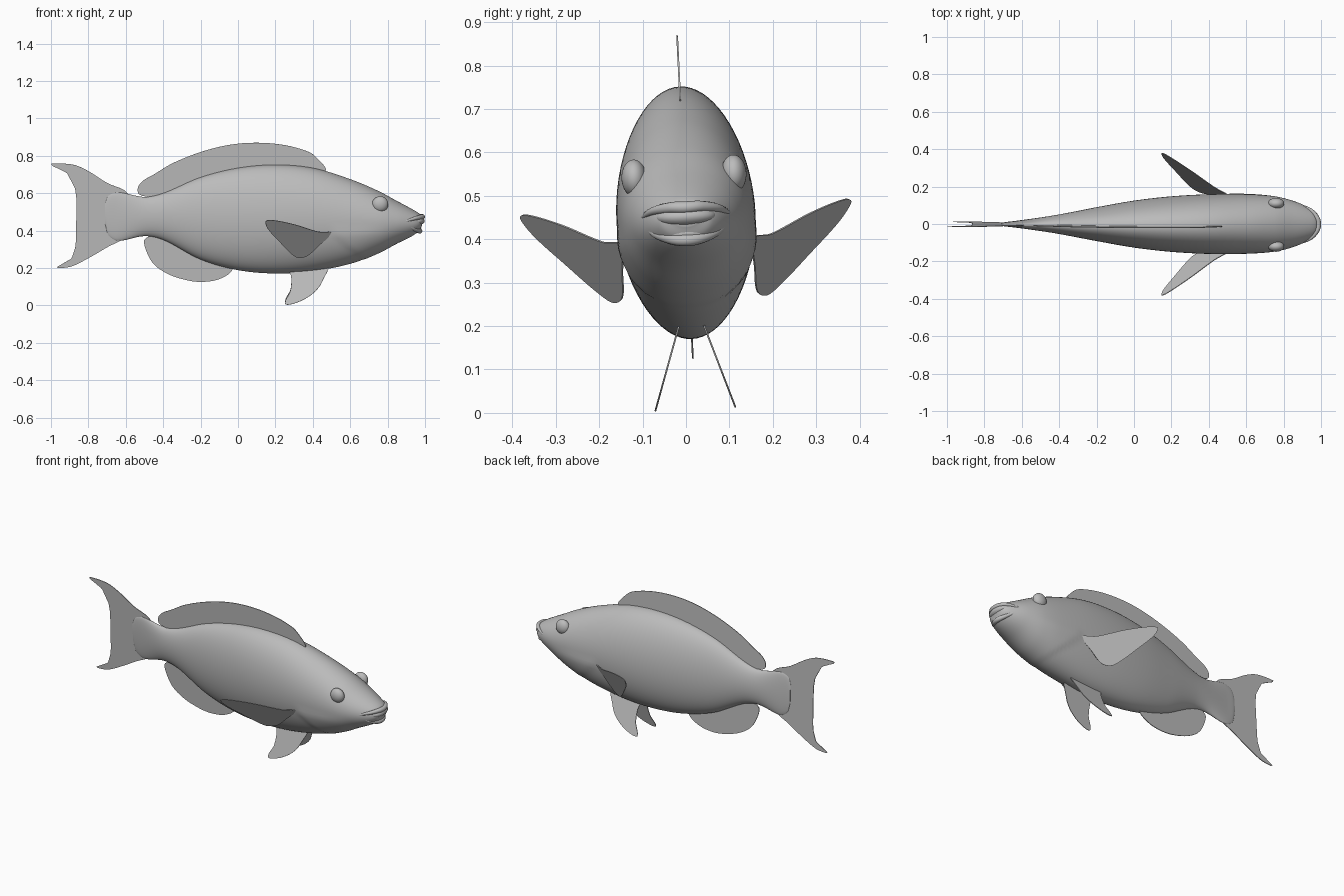
import bpy
import bmesh
from math import sin, cos, pi, radians
from mathutils import Matrix, Vector

if "Cube" in bpy.data.objects:
    bpy.data.objects.remove(bpy.data.objects["Cube"])

# The whole fish leans slightly about its long axis
PIVOT = Vector((0, 0, .45))
LEAN = (Matrix.Translation(PIVOT) @ Matrix.Rotation(radians(2.8), 4, 'X')
        @ Matrix.Translation(-PIVOT))

grey = bpy.data.materials.new("plain_grey")
grey.use_nodes = True
COLOUR = (.5, .5, .5, 1)
grey.diffuse_color = COLOUR
grey.node_tree.nodes["Principled BSDF"].inputs["Base Color"].default_value = COLOUR


def finish(bm, name, smooth=True):
    """Turn a bmesh into a leaned, shaded, coloured object."""
    bmesh.ops.recalc_face_normals(bm, faces=bm.faces[:])
    bm.transform(LEAN)
    mesh = bpy.data.meshes.new(name)
    bm.to_mesh(mesh)
    bm.free()
    mesh.materials.append(grey)
    obj = bpy.data.objects.new(name, mesh)
    bpy.context.collection.objects.link(obj)
    if smooth:
        bpy.ops.object.select_all(action='DESELECT')
        obj.select_set(True)
        bpy.context.view_layer.objects.active = obj
        bpy.ops.object.shade_smooth_by_angle(angle=radians(50))
    return obj


def spline(points, steps, closed=False):
    """Smooth curve through points of any dimension."""
    pts = [Vector(p) for p in points]
    n = len(pts)
    pick = (lambda i: pts[i % n]) if closed else (lambda i: pts[max(0, min(n - 1, i))])
    out = []
    for i in range(n if closed else n - 1):
        a, b, c, d = (pick(i + k) for k in (-1, 0, 1, 2))
        span = (c - b).length
        # tangents scaled to the local span avoid overshoot
        m1 = (c - a) * (span / max((c - b).length + (b - a).length, 1e-6))
        m2 = (d - b) * (span / max((d - c).length + span, 1e-6))
        for s in range(steps):
            t = s / steps
            u = 1 - t
            out.append(b * (u * u * (1 + 2 * t)) + c * (t * t * (3 - 2 * t))
                       + m1 * (t * u * u) - m2 * (t * t * u))
    if not closed:
        out.append(pts[-1])
    return out


def loft(rings, name):
    """Skin a list of closed rings and cap both ends."""
    bm = bmesh.new()
    rows = [[bm.verts.new(p) for p in ring] for ring in rings]
    n = len(rows[0])
    for a, b in zip(rows, rows[1:]):
        for i in range(n):
            j = (i + 1) % n
            bm.faces.new((a[i], a[j], b[j], b[i]))
    bm.faces.new(rows[0])
    bm.faces.new(rows[-1])
    return finish(bm, name)


def fin(outline, name, depth):
    """Thin sheet from an x,z outline; depth gives y for each point."""
    bm = bmesh.new()
    edge = spline(outline, 6, closed=True)
    face = bm.faces.new([bm.verts.new((p.x, depth(p.x, p.y), p.y)) for p in edge])
    bmesh.ops.triangulate(bm, faces=[face])
    obj = finish(bm, name, smooth=False)
    sheet = obj.modifiers.new("thickness", 'SOLIDIFY')
    sheet.thickness = .004
    sheet.offset = 0


def ellipsoid(name, centre, size):
    bm = bmesh.new()
    place = Matrix.Translation(centre) @ Matrix.Diagonal((*size, 1))
    bmesh.ops.create_uvsphere(bm, u_segments=32, v_segments=20, radius=1, matrix=place)
    finish(bm, name)


def tube(name, path, radius):
    """Tapering lip following a path across the snout."""
    line = spline(path, 8)
    rings = []
    for i, p in enumerate(line):
        ahead = line[min(i + 1, len(line) - 1)] - line[max(i - 1, 0)]
        side = ahead.cross(Vector((0, 0, 1))).normalized()
        up = side.cross(ahead).normalized()
        r = radius * (.35 + .65 * sin(pi * i / (len(line) - 1)))
        rings.append([p + side * r * cos(a) + up * r * sin(a)
                      for a in (2 * pi * k / 12 for k in range(12))])
    loft(rings, name)


# Body: x, top, bottom, half width
STATIONS = [
    (-.71, .55, .43, .006), (-.69, .59, .37, .01), (-.64, .605, .345, .016),
    (-.5, .58, .37, .036), (-.4, .6, .35, .052), (-.2, .685, .245, .09),
    (0, .735, .188, .125), (.2, .752, .17, .148), (.4, .735, .182, .159),
    (.6, .675, .222, .159), (.75, .612, .278, .148), (.85, .558, .33, .124),
    (.93, .515, .37, .09), (.97, .49, .4, .062), (.985, .47, .43, .03)]


def ramp(v):
    v = max(0, min(1, v))
    return v * v * (3 - 2 * v)


def body_ring(station):
    x, top, bottom, width = station
    mid, half = (top + bottom) / 2, (top - bottom) / 2
    ring = []
    for k in range(72):
        a = 2 * pi * k / 72
        z = mid + half * sin(a)
        # gill cover: a small raised step on the lower cheek
        behind = .5 + 1.15 * max(0, .39 - z)
        lift = ramp((x - behind) / .02) * ramp((.44 - z) / .06) * ramp((.86 - x) / .2)
        grow = 1 + .035 * lift
        ring.append((x, width * cos(a) * grow, mid + half * sin(a) * (1 + .01 * lift)))
    return ring


loft([body_ring(s) for s in spline(STATIONS, 9)], "body")

# Single fins along the centre line
flat = lambda x, z: 0
fin([(-.53, .595), (-.535, .63), (-.51, .665), (-.45, .7), (-.35, .76), (-.2, .82),
     (-.05, .858), (.1, .87), (.25, .857), (.38, .82), (.43, .78), (.47, .722),
     (.4, .69), (.2, .7), (0, .69), (-.2, .64), (-.4, .57), (-.48, .58)],
    "dorsal_fin", flat)
fin([(-.5, .35), (-.49, .29), (-.45, .22), (-.38, .17), (-.29, .138), (-.2, .125),
     (-.1, .14), (-.03, .19), (-.06, .25), (-.2, .29), (-.35, .37), (-.45, .375)],
    "anal_fin", flat)
fin([(-.59, .6), (-.7, .655), (-.8, .718), (-.88, .752), (-.997, .758), (-.99, .745),
     (-.93, .718), (-.885, .67), (-.865, .58), (-.863, .48), (-.865, .38), (-.872, .3),
     (-.9, .24), (-.968, .205), (-.96, .199), (-.89, .208), (-.8, .252), (-.7, .31),
     (-.6, .37), (-.57, .48)],
    "tail_fin", flat)

# Paired parts
for side, label in ((1, "left"), (-1, "right")):
    fin([(.5, .395), (.43, .403), (.3, .447), (.18, .474), (.148, .467), (.16, .425),
         (.22, .355), (.28, .29), (.32, .263), (.37, .272), (.43, .325)],
        label + "_pectoral_fin",
        lambda x, z: side * (.205 - .534 * x + .545 * z))
    fin([(.275, .21), (.285, .15), (.28, .08), (.255, .03), (.255, .009), (.3, .014),
         (.37, .045), (.425, .09), (.455, .14), (.48, .21)],
        label + "_pelvic_fin",
        lambda x, z: side * (.095 - .33 * z))
    ellipsoid(label + "_eye", (.76, side * .115, .546), (.043, .029, .043))

# Mouth: beak halves framed by lips
ellipsoid("upper_beak", (.952, 0, .452), (.046, .07, .026))
ellipsoid("lower_beak", (.925, 0, .413), (.055, .07, .03))
tube("upper_lip", [(.885, -.104, .452), (.945, -.075, .468), (.978, -.035, .474),
                   (.986, 0, .473), (.978, .035, .474), (.945, .075, .468),
                   (.885, .104, .452)], .014)
tube("lower_lip", [(.885, -.102, .448), (.93, -.075, .418), (.962, -.035, .402),
                   (.972, 0, .398), (.962, .035, .402), (.93, .075, .418),
                   (.885, .102, .448)], .014)
